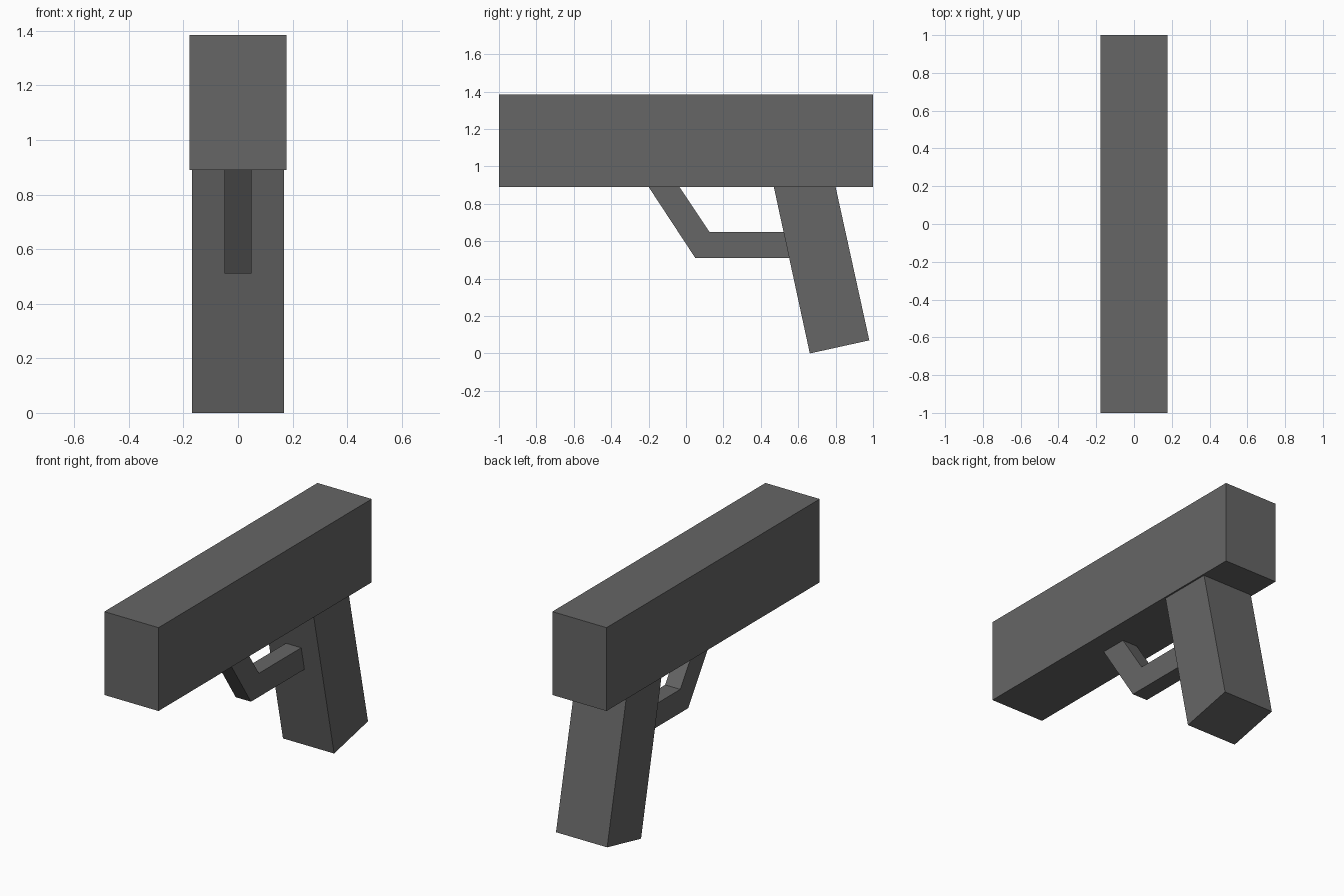
import bpy
import bmesh

if "Cube" in bpy.data.objects:
    bpy.data.objects.remove(bpy.data.objects["Cube"])

# One dark grey for everything
grey = bpy.data.materials.new("dark_grey")
grey.diffuse_color = (0.133, 0.133, 0.133, 1.0)
grey.use_nodes = True
grey.node_tree.nodes["Principled BSDF"].inputs["Base Color"].default_value = grey.diffuse_color


def side_prism(name, profile, half_width):
    """Extrude a closed (y, z) profile across x, centred on x = 0."""
    bm = bmesh.new()
    face = bm.faces.new([bm.verts.new((-half_width, y, z)) for y, z in profile])
    ext = bmesh.ops.extrude_face_region(bm, geom=[face])
    moved = [v for v in ext["geom"] if isinstance(v, bmesh.types.BMVert)]
    bmesh.ops.translate(bm, vec=(2 * half_width, 0, 0), verts=moved)
    bmesh.ops.recalc_face_normals(bm, faces=bm.faces)
    mesh = bpy.data.meshes.new(name)
    bm.to_mesh(mesh)
    bm.free()
    mesh.materials.append(grey)
    obj = bpy.data.objects.new(name, mesh)
    bpy.context.collection.objects.link(obj)
    return obj


# Long upper body
side_prism("barrel_body", [(-1, 0.89), (1, 0.89), (1, 1.385), (-1, 1.385)], 0.178)

# Raked handle, its top sunk slightly into the body
side_prism("grip", [(0.662, 0.0), (0.98, 0.07), (0.79, 0.935), (0.46, 0.935)], 0.168)

# Bent guard, ends sunk into the body and the grip
side_prism("trigger_guard", [(-0.226, 0.93), (0.05, 0.51), (0.60, 0.51),
                             (0.60, 0.65), (0.125, 0.65), (-0.062, 0.93)], 0.05)
